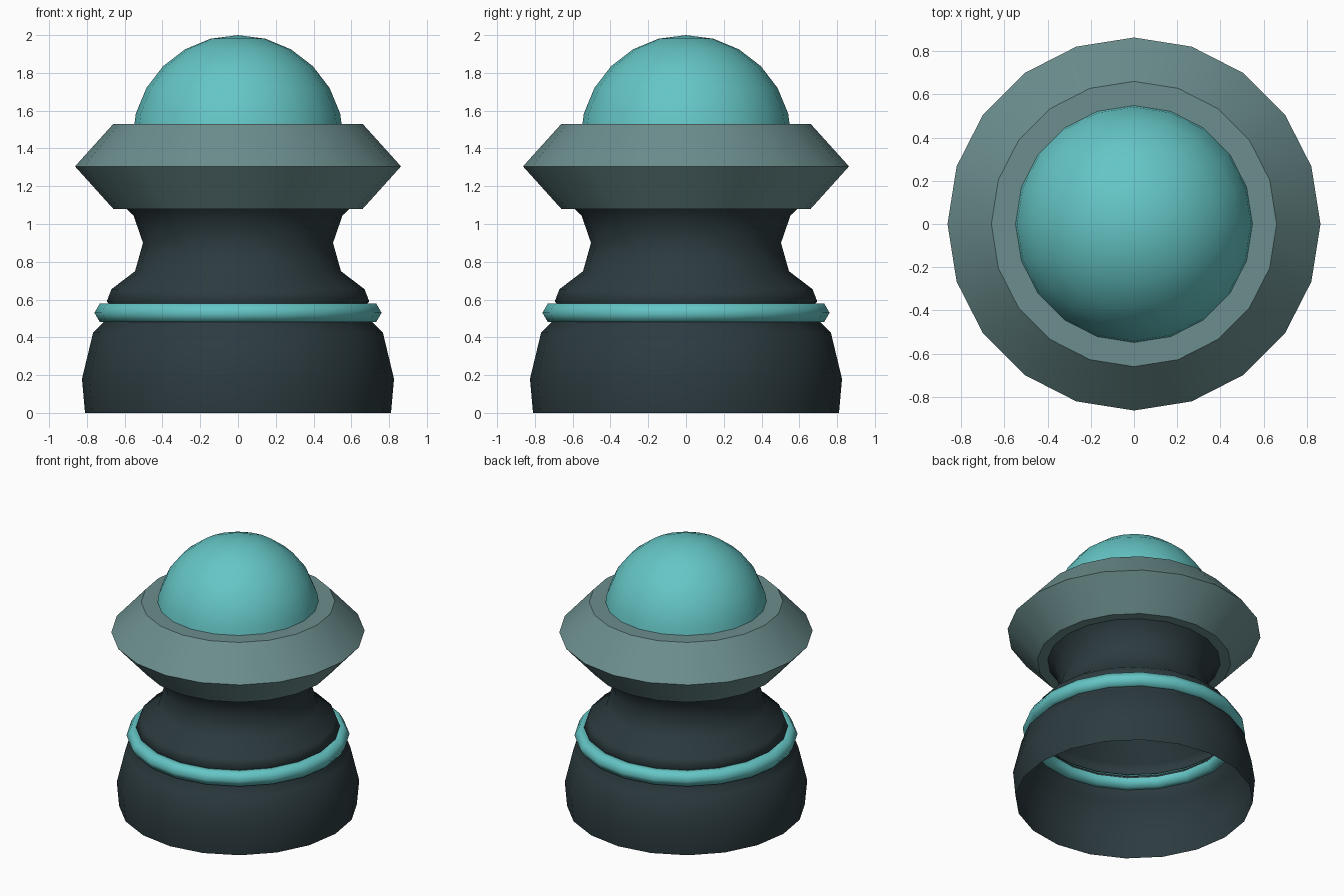
import bpy
import bmesh
from math import sin, cos, pi, radians

if "Cube" in bpy.data.objects:
    bpy.data.objects.remove(bpy.data.objects["Cube"])

SIDES = 20


def material(name, rgb):
    m = bpy.data.materials.new(name)
    m.diffuse_color = (*rgb, 1)
    m.use_nodes = True
    m.node_tree.nodes["Principled BSDF"].inputs["Base Color"].default_value = m.diffuse_color
    return m


def lathe(name, profile, mat, sharp_angle, closed=False):
    """Spin (radius, z) points around z; a radius of 0 becomes a single pole."""
    bm = bmesh.new()
    rings = []
    for r, z in profile:
        if r == 0:
            rings.append([bm.verts.new((0, 0, z))] * SIDES)
        else:
            rings.append([bm.verts.new((r * cos(2 * pi * i / SIDES), r * sin(2 * pi * i / SIDES), z))
                          for i in range(SIDES)])
    pairs = list(zip(rings, rings[1:]))
    if closed:
        pairs.append((rings[-1], rings[0]))
    for a, b in pairs:
        for i in range(SIDES):
            j = (i + 1) % SIDES
            bm.faces.new(list(dict.fromkeys((a[i], a[j], b[j], b[i]))))
    mesh = bpy.data.meshes.new(name)
    bm.to_mesh(mesh)
    bm.free()
    mesh.materials.append(mat)
    ob = bpy.data.objects.new(name, mesh)
    bpy.context.collection.objects.link(ob)
    bpy.ops.object.select_all(action='DESELECT')
    ob.select_set(True)
    bpy.context.view_layer.objects.active = ob
    bpy.ops.object.shade_smooth_by_angle(angle=radians(sharp_angle))
    return ob


teal = material("teal", (0.13, 0.56, 0.56))
dark = material("dark_slate", (0.025, 0.043, 0.05))
grey = material("grey_green", (0.15, 0.27, 0.27))

# Hollow body: open base, groove for the ring, flared skirt and waisted neck
lathe("body", [(0.81, 0), (0.826, 0.18), (0.767, 0.425), (0.645, 0.545), (0.695, 0.59),
               (0.67, 0.655), (0.545, 0.75), (0.503, 0.90), (0.553, 1.045), (0.61, 1.10)],
      dark, 180)

# Thin hexagonal-section ring seated in the groove
lathe("ring", [(0.703 + 0.057 * cos(k * pi / 3), 0.53 + 0.057 * sin(k * pi / 3)) for k in range(6)],
      teal, 180, closed=True)

# Double-bevelled collar with flat top and bottom
lathe("collar", [(0, 1.08), (0.66, 1.08), (0.863, 1.305), (0.66, 1.53), (0, 1.53)], grey, 30)

# Dome rising out of the collar
lathe("dome", [(0.56 * cos(k * pi / 12), 1.44 + 0.56 * sin(k * pi / 12)) for k in range(6)] + [(0, 2.0)],
      teal, 30)
